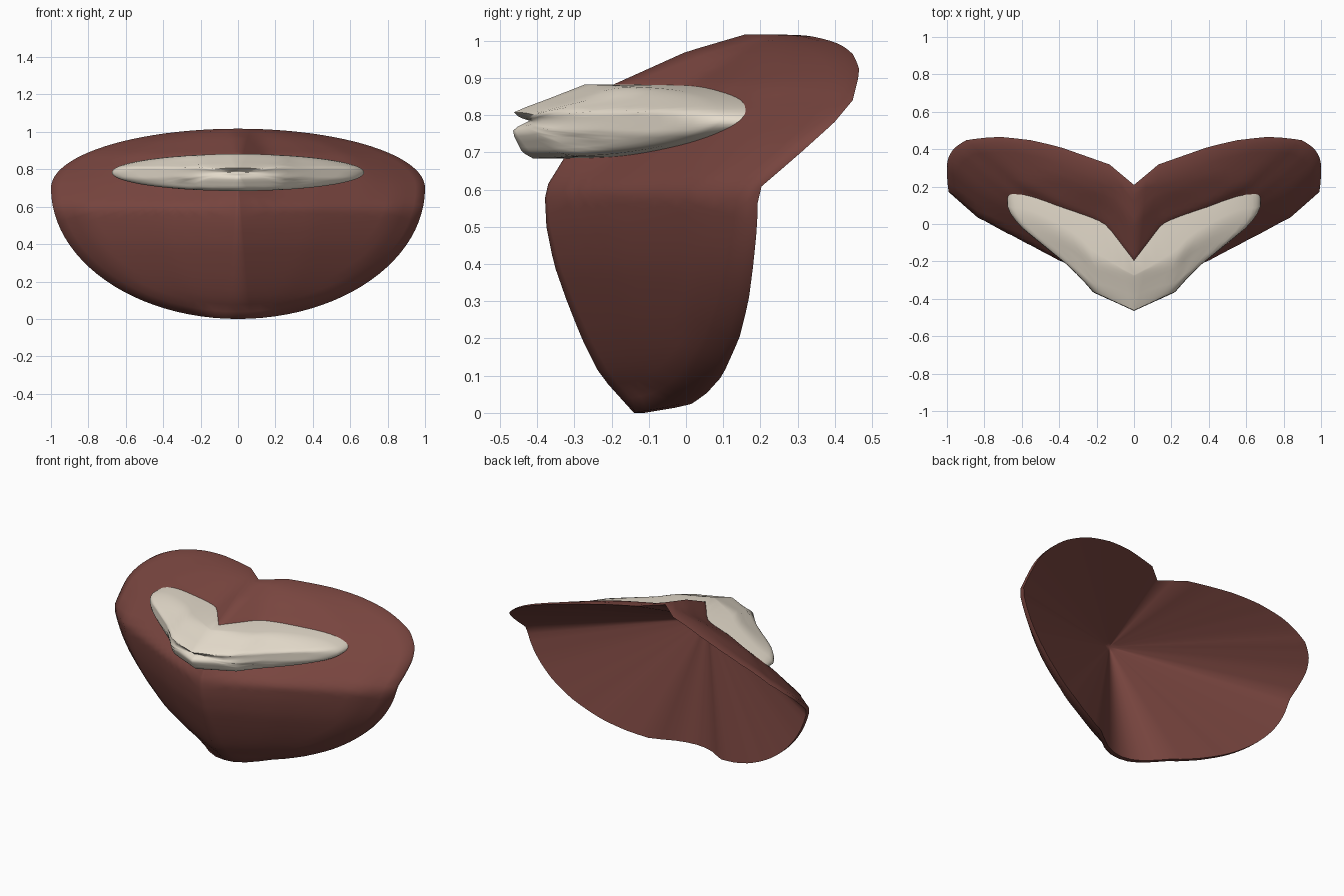
import bpy, math

if "Cube" in bpy.data.objects:
    bpy.data.objects.remove(bpy.data.objects["Cube"])

# centre-line profile (z, y) of the sheet's front
CENTRE = [(0, -.14), (.1, -.23), (.2, -.28), (.3, -.32), (.4, -.355), (.5, -.375), (.6, -.38),
          (.68, -.33), (.8, -.26), (.88, -.2), (.97, 0), (1.017, .16)]
# rim depth: by height, and by half-width near the top
RIM_Z = [(0, -.13), (.02, -.01), (.05, .035), (.1, .08), (.2, .125), (.3, .15), (.4, .163),
         (.5, .173), (.6, .175), (.69, .28), (.78, .38), (.84, .43), (.9, .445)]
RIM_TOP = [(0, .19), (.13, .3), (.4, .395), (.55, .43), (.7, .447), (.78, .445)]
# how the front sweeps from centre to rim, below and above the fold
SWEEP_LOW = [(0, 0), (.41, .345), (.84, .755), (1, 1)]
SWEEP_UP = [(0, 0), (.18, .31), (.24, .357), (.465, .48), (.69, .64), (1, 1)]
# front of the teeth: centre profile by height, sweep-back by |x|
TOOTH_Z = [(.683, -.41), (.7, -.44), (.75, -.465), (.81, -.462), (.84, -.38), (.883, -.27)]
TOOTH_X = [(0, 0), (.22, .1), (.3, .2), (.4, .28), (.62, .46), (.68, .52)]
POLE_Z, POLE_BACK = .77, -.22


def lerp(table, v):
    v = min(max(v, table[0][0]), table[-1][0])
    for (a, p), (b, q) in zip(table, table[1:]):
        if v <= b:
            return p + (q - p) * (v - a) / (b - a)
    return table[-1][1]


def half_width(z):
    h = (z - .7) / (.317 if z > .7 else .7)
    return math.sqrt(max(1e-6, 1 - h * h))


def rim_y(z):
    return lerp(RIM_TOP, half_width(z)) if z > .9 else lerp(RIM_Z, z)


def sheet_y(x, z):
    t = min(1, abs(x) / half_width(z))
    up = min(1, max(0, (z - .6) / .26))
    sweep = lerp(SWEEP_LOW, t) * (1 - up) + lerp(SWEEP_UP, t) * up
    c = lerp(CENTRE, z)
    return c + (rim_y(z) - .012 - c) * sweep


def ring_faces(n, rings):
    """Fan around vertex 0, then quads between successive rings."""
    out = []
    for s in range(n):
        m = (s + 1) % n
        out.append((0, 1 + s, 1 + m))
        for k in range(rings - 1):
            a, b = 1 + k * n, 1 + (k + 1) * n
            out.append((a + s, b + s, b + m, a + m))
    return out


def make(name, verts, faces, color, angle):
    me = bpy.data.meshes.new(name)
    me.from_pydata(verts, [], faces)
    me.validate()
    ob = bpy.data.objects.new(name, me)
    bpy.context.collection.objects.link(ob)
    mat = bpy.data.materials.new(name + "_colour")
    mat.diffuse_color = color
    mat.use_nodes = True
    mat.node_tree.nodes["Principled BSDF"].inputs["Base Color"].default_value = mat.diffuse_color
    me.materials.append(mat)
    bpy.ops.object.select_all(action='DESELECT')
    ob.select_set(True)
    bpy.context.view_layer.objects.active = ob
    bpy.ops.object.shade_smooth_by_angle(angle=math.radians(angle))


# mouth body: curved front and cone-like hollow back, joined round the egg-shaped rim
N, R = 96, 20
rim = []
for s in range(N):
    a = 2 * math.pi * s / N
    rim.append((math.cos(a), .7 + math.sin(a) * (.317 if math.sin(a) > 0 else .7)))
verts = [(0, sheet_y(0, POLE_Z), POLE_Z)]
for k in range(1, R + 1):
    for x, z in rim:
        px, pz = x * k / R, POLE_Z + (z - POLE_Z) * k / R
        verts.append((px, sheet_y(px, pz), pz))
for k in range(R, 0, -1):
    f = k / R
    for x, z in rim:
        y = POLE_BACK + (rim_y(z) + .018 - POLE_BACK) * f
        verts.append((x * f, y, POLE_Z + (z - POLE_Z) * f))
faces = ring_faces(N, 2 * R)
last, first = len(verts), len(verts) - N
verts.append((0, POLE_BACK, POLE_Z))
faces += [(first + (s + 1) % N, first + s, last) for s in range(N)]
make("mouth_body", verts, faces, (.19, .06, .05, 1), 85)

# teeth: elliptical pad bulging from the front, dimpled in the middle
N = 72
rings = [(r, 1) for r in (.08, .14, .25, .4, .55, .7, .8, .88)]
rings += [(.94, .92), (.98, .78), (1, .55), (1, None)]
verts = [(0, -.42, .785)]
for r, f in rings:
    for s in range(N):
        t = 2 * math.pi * s / N
        x, z = .675 * r * math.cos(t), .783 + .099 * r * math.sin(t)
        back = sheet_y(x, z)
        if f is None:
            y = back + .01
        else:
            front = lerp(TOOTH_Z, z) + lerp(TOOTH_X, abs(x)) + .04 * max(0, 1 - r / .2)
            y = back - max(.03, back - front) * f ** abs(math.cos(t))
        verts.append((x, y, z))
make("teeth", verts, ring_faces(N, len(rings)), (.78, .71, .6, 1), 70)
